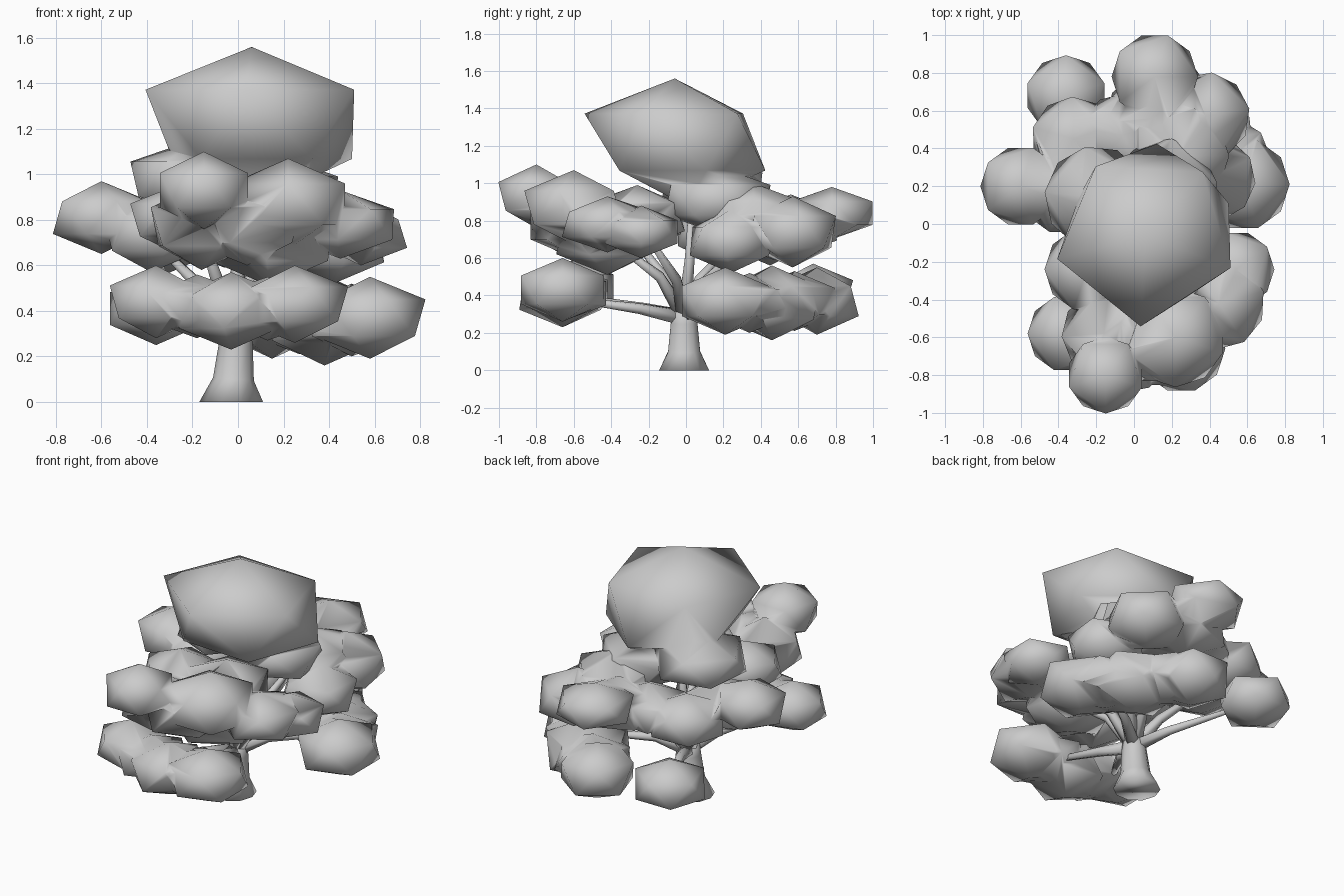
import bpy, bmesh
from math import radians, cos, sin, pi
from mathutils import Vector, Matrix


def link(name, bm):
    me = bpy.data.meshes.new(name)
    bm.to_mesh(me)
    bm.free()
    ob = bpy.data.objects.new(name, me)
    bpy.context.collection.objects.link(ob)
    me.shade_smooth()
    return ob


def blob(name, x, y, z, w, h, rot):
    """Squashed icosahedron: w = visible half width, h = half height."""
    bm = bmesh.new()
    bmesh.ops.create_icosphere(bm, subdivisions=1, radius=1)
    r = w / 0.88
    m = (Matrix.Translation((x, y, z)) @ Matrix.Rotation(radians(rot), 4, 'Z')
         @ Matrix.Diagonal((r, r, h, 1)))
    bmesh.ops.transform(bm, matrix=m, verts=bm.verts)
    return link(name, bm)


def union(base, other):
    mod = base.modifiers.new("union", 'BOOLEAN')
    mod.operation = 'UNION'
    mod.solver = 'EXACT'
    mod.object = other
    bpy.context.view_layer.objects.active = base
    bpy.ops.object.modifier_apply(modifier=mod.name)
    bpy.data.objects.remove(other, do_unlink=True)
    base.data.shade_smooth()


def cluster(name, blobs):
    """Union several blobs into one lump of foliage."""
    base = blob(name, *blobs[0])
    for b in blobs[1:]:
        union(base, blob("helper", *b))
    return base


def tube(name, path, sides=8):
    """Tapered tube through (x, y, z, radius) points."""
    bm = bmesh.new()
    pts = [Vector(p[:3]) for p in path]
    rings = []
    for i, p in enumerate(path):
        d = pts[min(i + 1, len(pts) - 1)] - pts[max(i - 1, 0)]
        if p[2] == 0:
            d = Vector((0, 0, 1))
        q = Vector((0, 0, 1)).rotation_difference(d)
        rings.append([bm.verts.new(pts[i] + q @ Vector((p[3] * cos(2 * pi * k / sides),
                                                        p[3] * sin(2 * pi * k / sides), 0)))
                      for k in range(sides)])
    for a, b in zip(rings, rings[1:]):
        for k in range(sides):
            n = (k + 1) % sides
            bm.faces.new((a[k], a[n], b[n], b[k]))
    bm.faces.new(rings[0][::-1])
    bm.faces.new(rings[-1])
    return link(name, bm)


# Crown: lower half narrower and pushed back, joined to the lumps under it
crown = blob("crown", 0.06, -0.06, 1.22, 0.475, 0.34, -21)
for v in crown.data.vertices:
    if v.co.z < 1.22:
        v.co.x = 0.1 + (v.co.x - 0.06) * 0.86
        v.co.y = 0.0 + (v.co.y + 0.06) * 0.88
    elif v.co.z < 1.4 and v.co.y > 0:
        v.co.y -= 0.04
union(crown, cluster("helper", [(-0.2, 0.14, 0.98, 0.27, 0.17, 30),
                                (0.16, 0.17, 0.91, 0.28, 0.18, 10)]))

# Low foliage: front, right to back, back left
cluster("low_front_foliage", [(-0.36, -0.58, 0.44, 0.2, 0.16, 36),
                              (-0.18, -0.62, 0.42, 0.21, 0.14, 0),
                              (-0.03, -0.66, 0.4, 0.23, 0.17, 10),
                              (0.13, -0.64, 0.41, 0.22, 0.14, 36),
                              (0.25, -0.66, 0.43, 0.23, 0.17, 0)])
cluster("low_right_foliage", [(0.58, 0.21, 0.37, 0.24, 0.18, 0),
                              (0.5, 0.34, 0.36, 0.22, 0.16, 40),
                              (0.38, 0.46, 0.36, 0.25, 0.2, 25),
                              (0.27, 0.58, 0.37, 0.22, 0.16, 0),
                              (0.15, 0.7, 0.37, 0.22, 0.18, -18)])
cluster("low_back_left_foliage", [(-0.36, 0.68, 0.41, 0.21, 0.16, 18)])

# Middle foliage: front, back to left
cluster("middle_front_foliage", [(0.22, -0.6, 0.87, 0.26, 0.2, -18),
                                 (-0.15, -0.8, 0.93, 0.2, 0.17, -18),
                                 (-0.16, -0.58, 0.77, 0.22, 0.19, 40),
                                 (0.04, -0.6, 0.78, 0.24, 0.18, 0),
                                 (0.14, -0.42, 0.71, 0.27, 0.2, 15),
                                 (0.45, -0.42, 0.78, 0.24, 0.15, 15),
                                 (0.54, -0.24, 0.74, 0.2, 0.14, 36),
                                 (0.1, -0.26, 0.82, 0.25, 0.17, 50),
                                 (-0.25, -0.24, 0.8, 0.22, 0.16, 36)])
cluster("middle_back_foliage", [(0.11, 0.78, 0.84, 0.225, 0.14, 0),
                                (0.38, 0.57, 0.74, 0.23, 0.19, 10),
                                (0.1, 0.56, 0.77, 0.25, 0.17, 40),
                                (0.24, 0.36, 0.83, 0.26, 0.17, 0),
                                (0.42, 0.24, 0.69, 0.22, 0.17, 30),
                                (-0.06, 0.47, 0.75, 0.22, 0.16, 15),
                                (-0.32, 0.45, 0.73, 0.22, 0.17, 20),
                                (-0.38, 0.16, 0.74, 0.21, 0.17, 36),
                                (-0.6, 0.2, 0.81, 0.21, 0.16, 0)])

# Trunk with flared foot
tube("trunk", [(-0.03, -0.01, 0, 0.14), (-0.02, -0.01, 0.1, 0.09),
               (-0.01, -0.01, 0.25, 0.075), (-0.01, -0.01, 0.34, 0.065)], 10)

# Branches: elbow and end point of each
branches = [((0.05, -0.25, 0.33), (0.15, -0.55, 0.37)),
            ((-0.08, -0.22, 0.33), (-0.25, -0.5, 0.38)),
            ((0.15, 0.1, 0.36), (0.42, 0.28, 0.38)),
            ((-0.1, 0.2, 0.33), (-0.28, 0.55, 0.38)),
            ((0.08, -0.14, 0.5), (0.18, -0.38, 0.68)),
            ((-0.08, -0.12, 0.5), (-0.16, -0.3, 0.74)),
            ((0.14, -0.05, 0.48), (0.4, -0.18, 0.68)),
            ((0.12, 0.1, 0.47), (0.35, 0.3, 0.66)),
            ((0.04, 0.15, 0.5), (0.14, 0.42, 0.74)),
            ((-0.14, 0.07, 0.48), (-0.34, 0.25, 0.68)),
            ((0.0, 0.02, 0.6), (0.02, 0.03, 0.9))]
for i, (mid, end) in enumerate(branches):
    tube(f"branch_{i + 1}", [(-0.01, -0.01, 0.28, 0.045), (*mid, 0.03), (*end, 0.016)], 6)
